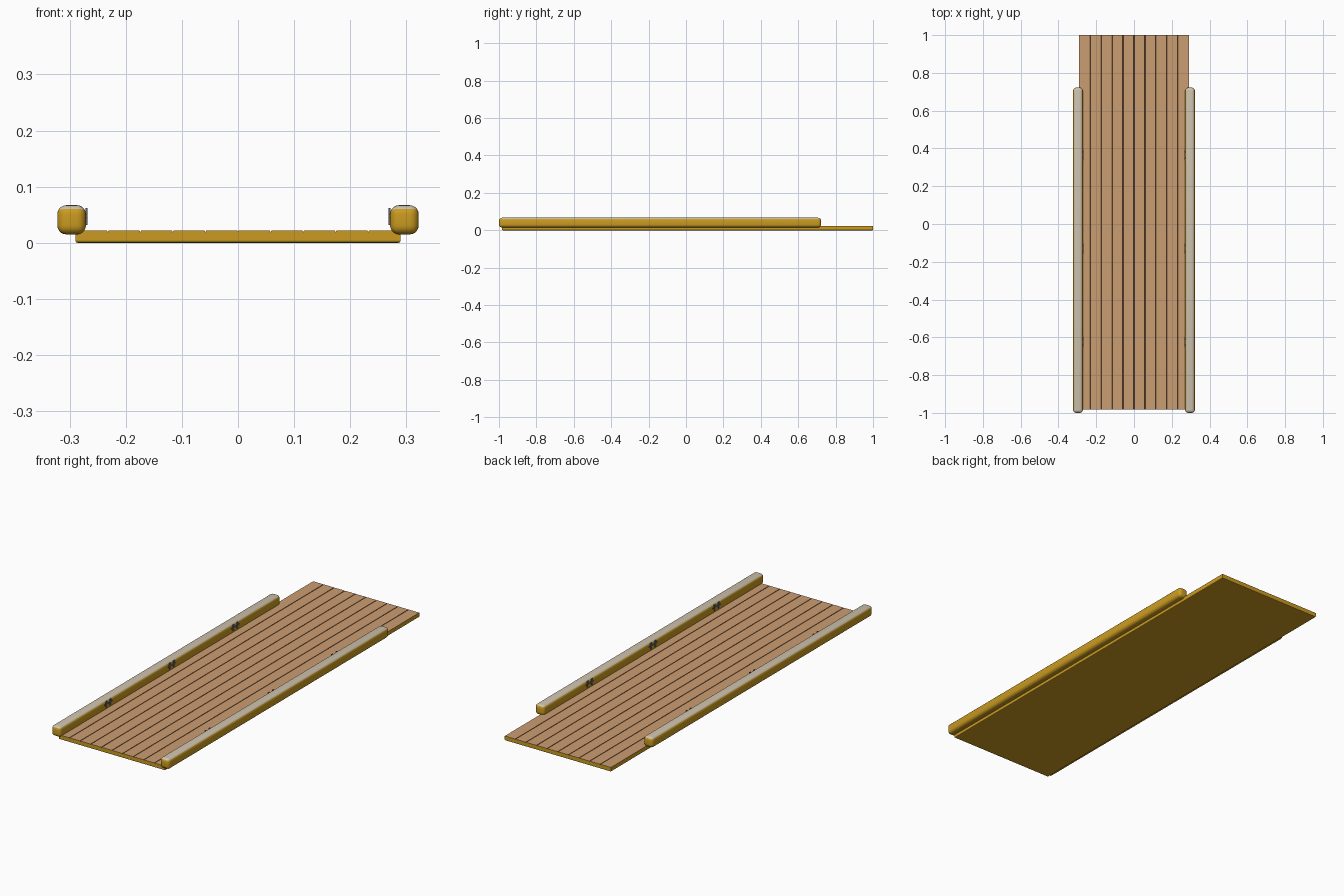
import bpy, bmesh, math
from mathutils import Matrix

if "Cube" in bpy.data.objects:
    bpy.data.objects.remove(bpy.data.objects["Cube"])


def material(name, rgb):
    m = bpy.data.materials.new(name)
    m.diffuse_color = (*rgb, 1)
    m.use_nodes = True
    m.node_tree.nodes["Principled BSDF"].inputs["Base Color"].default_value = m.diffuse_color
    return m


gold = material("gold_frame", (0.60, 0.33, 0.015))
tan = material("tan_planks", (0.60, 0.34, 0.17))
dark = material("dark_seams", (0.12, 0.06, 0.03))
beige = material("beige_cap", (0.62, 0.54, 0.42))
grey = material("grey_metal", (0.13, 0.13, 0.14))


def finish(bm, name, mats):
    bmesh.ops.recalc_face_normals(bm, faces=bm.faces)
    bm.normal_update()
    me = bpy.data.meshes.new(name)
    bm.to_mesh(me)
    bm.free()
    ob = bpy.data.objects.new(name, me)
    bpy.context.collection.objects.link(ob)
    for m in mats:
        me.materials.append(m)
    return ob


def add_box(bm, lo, hi):
    c = [(a + b) / 2 for a, b in zip(lo, hi)]
    s = [b - a for a, b in zip(lo, hi)]
    mat = Matrix.Translation(c) @ Matrix.Diagonal((*s, 1))
    return bmesh.ops.create_cube(bm, size=1, matrix=mat)["verts"]


# Deck: one extruded profile whose top edge has nine plank grooves
W, H, G = 0.29, 0.022, 0.0016
profile = [(-W, 0), (W, 0), (W, H)]
for i in range(4, -5, -1):
    x = i * W / 5
    profile += [(x + G, H), (x, H - 0.003), (x - G, H)]
profile.append((-W, H))
bm = bmesh.new()
face = bm.faces.new([bm.verts.new((x, -0.983, z)) for x, z in profile])
ext = bmesh.ops.extrude_face_region(bm, geom=[face])["geom"]
bmesh.ops.translate(bm, vec=(0, 1.983, 0),
                    verts=[v for v in ext if isinstance(v, bmesh.types.BMVert)])
low = [e for e in bm.edges if all(v.co.z < 1e-5 for v in e.verts)]
bmesh.ops.bevel(bm, geom=low, offset=0.004, segments=2, profile=0.5, affect='EDGES')
bmesh.ops.recalc_face_normals(bm, faces=bm.faces)
for f in bm.faces:
    f.normal_update()
    if f.calc_center_median().z > H - 0.004 and f.normal.z > 0.2:
        f.material_index = 1 if f.normal.z > 0.95 else 2
finish(bm, "plank_deck", (gold, tan, dark))

# Side bumpers: long rounded bars with a pale cap on top
for side, label in ((-1, "left"), (1, "right")):
    bm = bmesh.new()
    xs = sorted((side * 0.271, side * 0.322))
    add_box(bm, (xs[0], -1.0, 0.015), (xs[1], 0.722, 0.067))
    bmesh.ops.bevel(bm, geom=bm.edges[:], offset=0.016, segments=5,
                    profile=0.5, affect='EDGES')
    bmesh.ops.recalc_face_normals(bm, faces=bm.faces)
    for f in bm.faces:
        f.smooth = True
        f.material_index = int(f.calc_center_median().z > 0.0595)
    finish(bm, label + "_bumper", (gold, beige))

    # Small metal fittings on the inner face: two uprights and a bar
    for n, y in enumerate((0.365, -0.13, -0.625)):
        bm = bmesh.new()
        x0, x1 = sorted((side * 0.268, side * 0.272))
        for dy in (-0.016, 0.016):
            add_box(bm, (x0, y + dy - 0.005, 0.032), (x1, y + dy + 0.005, 0.062))
        add_box(bm, (x0, y - 0.03, 0.044), (x1, y + 0.03, 0.05))
        finish(bm, f"{label}_fitting_{n + 1}", (grey,))
